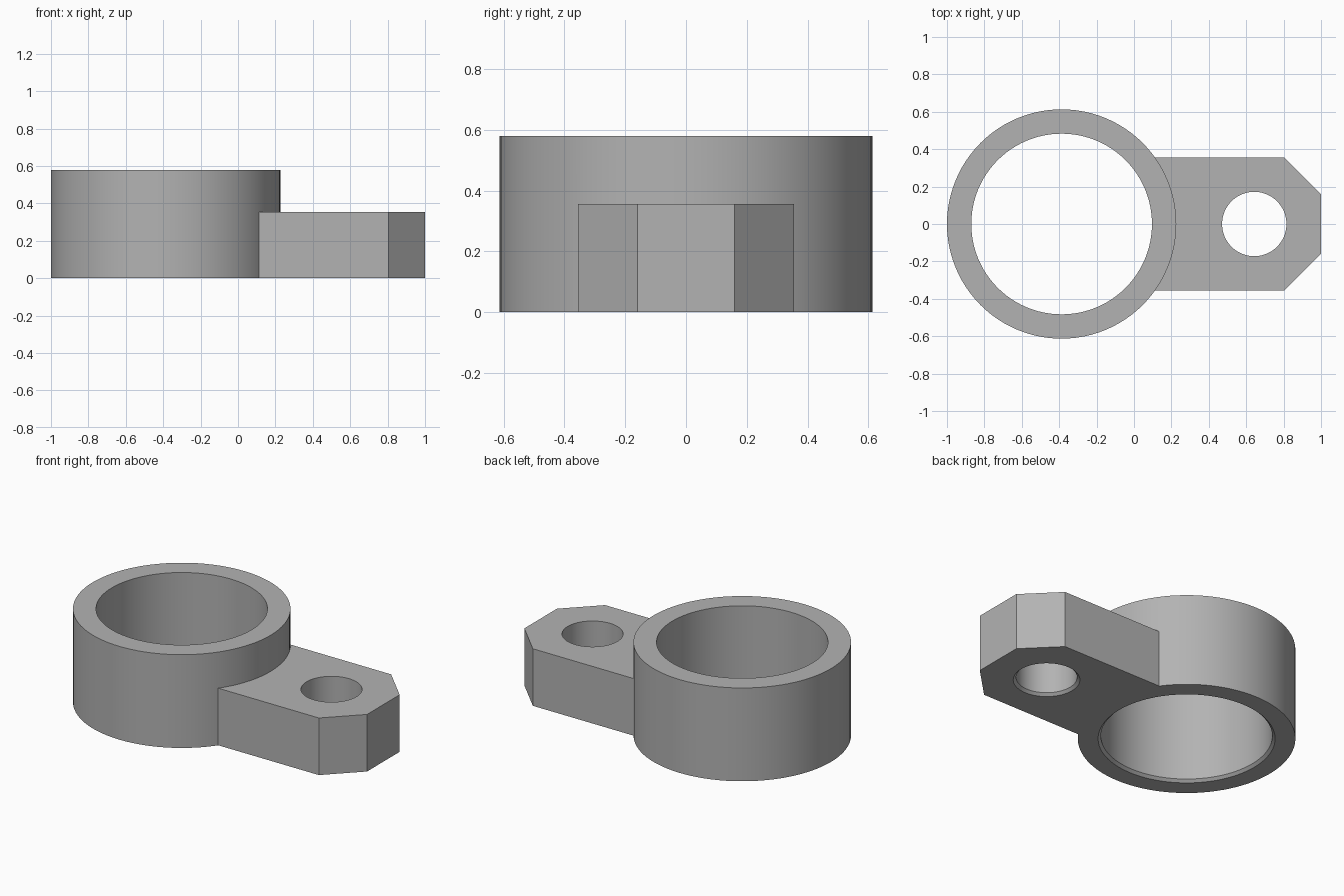
import bpy
import bmesh
import math

if "Cube" in bpy.data.objects:
    bpy.data.objects.remove(bpy.data.objects["Cube"])

RING_X, RING_R, BORE_R, RING_H = -0.387, 0.613, 0.483, 0.58
HOLE_X, HOLE_R, LUG_H = 0.643, 0.172, 0.355
CHAMFER = 0.016

grey = bpy.data.materials.new("plain grey")
grey.use_nodes = True
grey.diffuse_color = (0.45, 0.45, 0.45, 1)
grey.node_tree.nodes["Principled BSDF"].inputs["Base Color"].default_value = grey.diffuse_color


def make_object(name, bm):
    bmesh.ops.recalc_face_normals(bm, faces=bm.faces)
    mesh = bpy.data.meshes.new(name)
    bm.to_mesh(mesh)
    bm.free()
    mesh.materials.append(grey)
    obj = bpy.data.objects.new(name, mesh)
    bpy.context.collection.objects.link(obj)
    return obj


def turned(name, x, profile, sides=96):
    """Solid of revolution about a vertical axis, from (radius, z) pairs."""
    bm = bmesh.new()
    angles = [math.tau * i / sides for i in range(sides)]
    loops = [[bm.verts.new((x + r * math.cos(a), r * math.sin(a), z)) for a in angles]
             for r, z in profile]
    for low, high in zip(loops, loops[1:]):
        for i in range(sides):
            j = (i + 1) % sides
            bm.faces.new((low[i], low[j], high[j], high[i]))
    bm.faces.new(loops[0])
    bm.faces.new(loops[-1])
    return make_object(name, bm)


def prism(name, outline, height):
    bm = bmesh.new()
    base = bm.faces.new([bm.verts.new((x, y, 0)) for x, y in outline])
    top = bmesh.ops.extrude_face_region(bm, geom=[base])["geom"]
    verts = [v for v in top if isinstance(v, bmesh.types.BMVert)]
    bmesh.ops.translate(bm, vec=(0, 0, height), verts=verts)
    return make_object(name, bm)


def combine(target, tool, operation):
    mod = target.modifiers.new(tool.name, "BOOLEAN")
    mod.operation, mod.object, mod.solver = operation, tool, "EXACT"
    bpy.context.view_layer.objects.active = target
    bpy.ops.object.modifier_apply(modifier=mod.name)
    bpy.data.objects.remove(tool)


def bore_cutter(name, x, radius, height):
    """Straight bore with a small chamfer where it leaves the underside."""
    wide = radius + CHAMFER
    return turned(name, x, [(wide, -0.1), (wide, 0), (radius, CHAMFER), (radius, height + 0.1)])


# Ring body and the lug with clipped corners
bracket = turned("ring_bracket", RING_X, [(RING_R, 0), (RING_R, RING_H)])
half = [(1, 0.16), (0.805, 0.355), (RING_X, 0.355)]
lug = prism("lug", half + [(x, -y) for x, y in reversed(half)], LUG_H)
combine(bracket, lug, "UNION")

# Large bore and bolt hole
combine(bracket, bore_cutter("ring_bore", RING_X, BORE_R, RING_H), "DIFFERENCE")
combine(bracket, bore_cutter("bolt_hole", HOLE_X, HOLE_R, LUG_H), "DIFFERENCE")

bpy.ops.object.select_all(action="DESELECT")
bracket.select_set(True)
bpy.context.view_layer.objects.active = bracket
bpy.ops.object.shade_smooth_by_angle(angle=math.radians(30))
